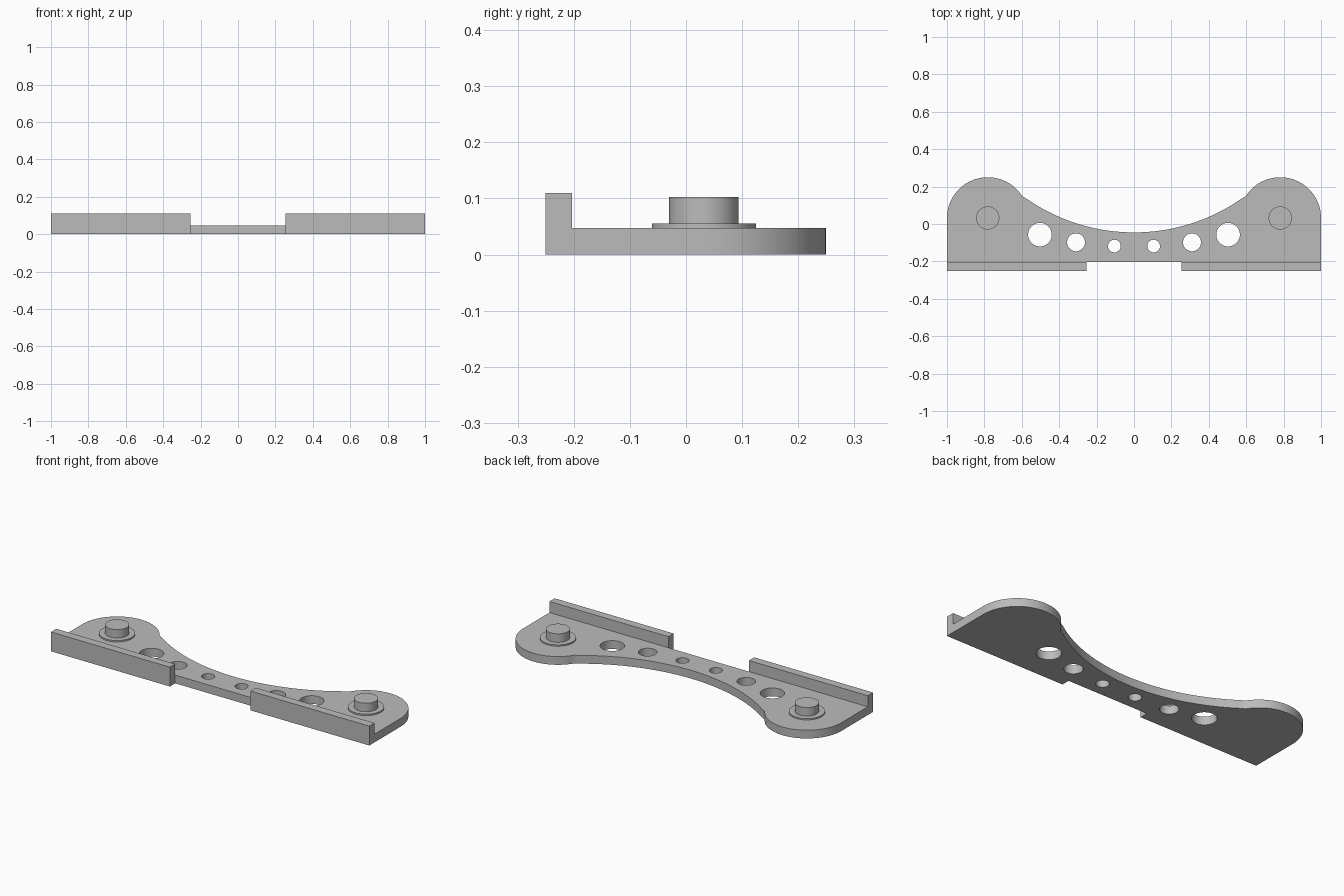
import bpy
import math
from math import cos, sin, pi

cube = bpy.data.objects.get("Cube")
if cube:
    bpy.data.objects.remove(cube, do_unlink=True)

THICK = 0.047
LIP_BACK, FRONT = -0.203, -0.25
LOBE_X, LOBE_Y, LOBE_R = 0.782, 0.032, 0.218
ARC_Y, ARC_R = 0.96, 1.005

grey = bpy.data.materials.new("plain grey")
grey.use_nodes = True
colour = (0.5, 0.5, 0.5, 1)
grey.diffuse_color = colour
grey.node_tree.nodes["Principled BSDF"].inputs["Base Color"].default_value = colour


def arc(cx, cy, r, start, end, n):
    """Points along a circular arc, both ends included."""
    angles = [start + (end - start) * i / n for i in range(n + 1)]
    return [(cx + r * cos(a), cy + r * sin(a)) for a in angles]


def finish(name):
    ob = bpy.context.object
    ob.name = name
    ob.data.materials.clear()
    ob.data.materials.append(grey)
    bpy.ops.object.shade_smooth_by_angle(angle=math.radians(30))
    return ob


def slab(name, loops, z0, z1):
    """Extruded flat outline; loops after the first are holes."""
    curve = bpy.data.curves.new(name, "CURVE")
    curve.dimensions = "2D"
    curve.fill_mode = "BOTH"
    curve.extrude = (z1 - z0) / 2
    for loop in loops:
        spline = curve.splines.new("POLY")
        spline.points.add(len(loop) - 1)
        for p, (x, y) in zip(spline.points, loop):
            p.co = (x, y, 0, 1)
        spline.use_cyclic_u = True
    ob = bpy.data.objects.new(name, curve)
    bpy.context.collection.objects.link(ob)
    ob.location.z = (z0 + z1) / 2
    bpy.ops.object.select_all(action="DESELECT")
    ob.select_set(True)
    bpy.context.view_layer.objects.active = ob
    bpy.ops.object.convert(target="MESH")
    # Weld the caps to the walls
    bpy.ops.object.mode_set(mode="EDIT")
    bpy.ops.mesh.select_all(action="SELECT")
    bpy.ops.mesh.remove_doubles(threshold=0.0001)
    bpy.ops.mesh.normals_make_consistent(inside=False)
    bpy.ops.object.mode_set(mode="OBJECT")
    return finish(name)


def disc(name, x, r, z0, z1):
    bpy.ops.mesh.primitive_cylinder_add(vertices=64, radius=r, depth=z1 - z0,
                                        location=(x, LOBE_Y, (z0 + z1) / 2))
    finish(name)


# Plate outline: rounded lobes joined by a concave back edge
join_x, join_y = 0.595, 0.15
lobe_end = math.atan2(join_y - LOBE_Y, join_x - LOBE_X)
right_half = [(1, LIP_BACK)] + arc(LOBE_X, LOBE_Y, LOBE_R, 0, lobe_end, 32)
half = math.asin(join_x / ARC_R)
waist = arc(0, ARC_Y, ARC_R, -pi / 2 + half, -pi / 2 - half, 48)[1:-1]
outline = right_half + waist + [(-x, y) for x, y in reversed(right_half)]

# Lightening holes, mirrored across the centre
holes = []
for x, y, r in ((0.503, -0.057, 0.063), (0.31, -0.098, 0.048), (0.105, -0.118, 0.034)):
    for side in (-1, 1):
        holes.append(arc(side * x, y, r, 0, 2 * pi, 48)[:-1])
slab("plate", [outline] + holes, 0, THICK)

# Front lips, pegs and peg collars
for side, label in ((1, "left"), (-1, "right")):
    corners = [(0.253, FRONT), (1, FRONT), (1, LIP_BACK), (0.253, LIP_BACK)]
    slab(label + "_lip", [[(side * x, y) for x, y in corners]], 0, 0.11)
    disc(label + "_collar", side * LOBE_X, 0.093, THICK, 0.055)
    disc(label + "_peg", side * LOBE_X, 0.062, THICK, 0.103)
